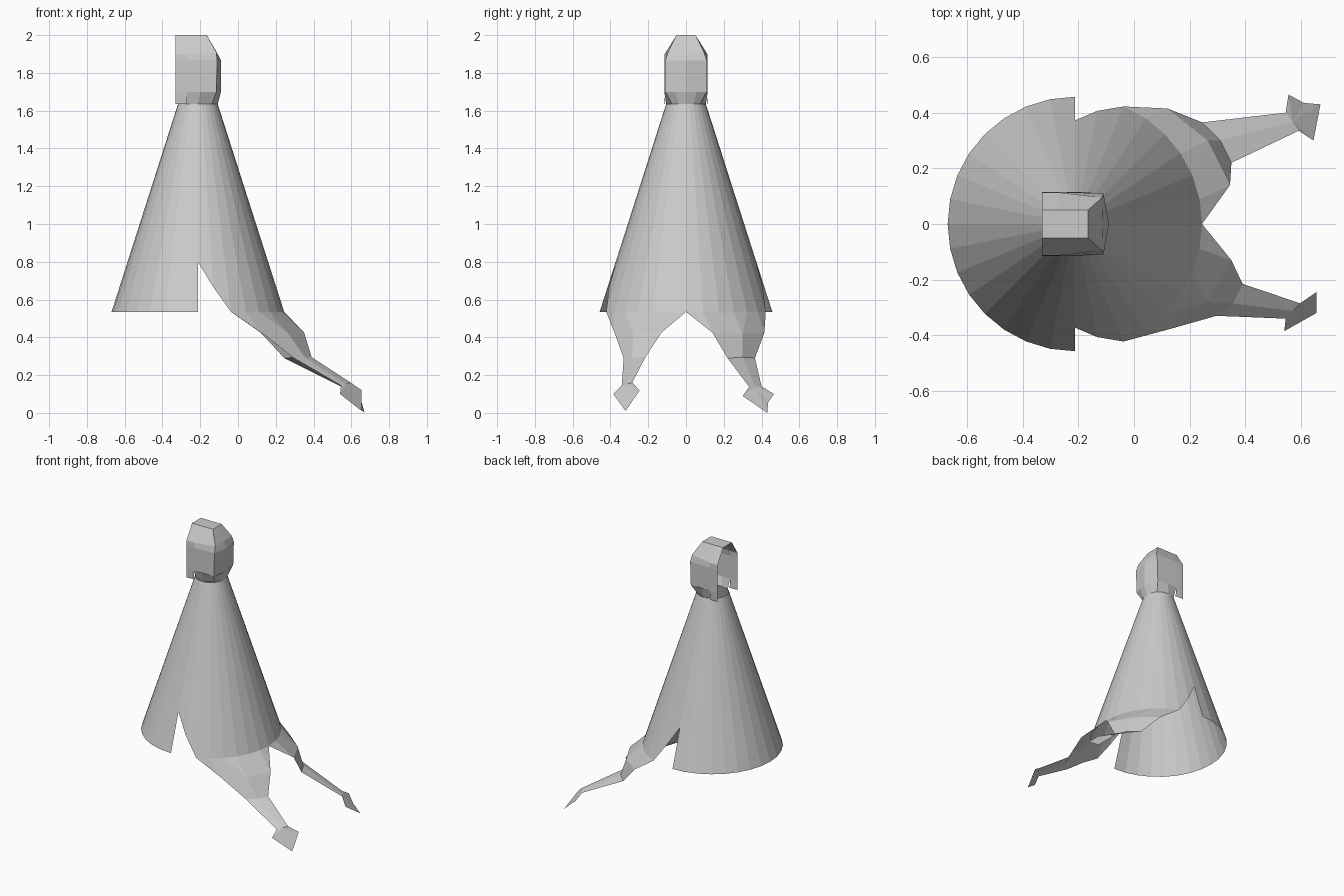
import bpy, bmesh, math

if "Cube" in bpy.data.objects:
    bpy.data.objects.remove(bpy.data.objects["Cube"])

CX, Z_HEM, Z_TOP, R_HEM, R_TOP = -0.2125, 0.535, 1.635, 0.457, 0.105


def make(name, faces):
    """Open sheet from faces given as coordinates; shared points are welded."""
    bm, verts = bmesh.new(), {}
    for f in faces:
        vs = []
        for p in f:
            key = tuple(round(c, 5) for c in p)
            if key not in verts:
                verts[key] = bm.verts.new(key)
            if verts[key] not in vs:
                vs.append(verts[key])
        if len(vs) > 2:
            bm.faces.new(vs)
    bmesh.ops.recalc_face_normals(bm, faces=bm.faces)
    me = bpy.data.meshes.new(name)
    bm.to_mesh(me)
    bm.free()
    ob = bpy.data.objects.new(name, me)
    bpy.context.collection.objects.link(ob)
    return ob


def strip(a, b):
    return [(a[i], a[i + 1], b[i + 1], b[i]) for i in range(len(a) - 1)]


def flip(faces):
    return [[(x, -y, z) for x, y, z in f] for f in faces]


def cone(deg, z):
    r = R_HEM + (R_TOP - R_HEM) * (z - Z_HEM) / (Z_TOP - Z_HEM)
    a = math.radians(deg)
    return (CX + r * math.cos(a), r * math.sin(a), z)


def front_hem(deg):
    return Z_HEM + 0.265 * max(0, abs(deg) - 67.5) / 22.5


# Cloak: full back half, and a front half whose hem rises to a notch at each side
STEP = 11.25
back = [90 + STEP * i for i in range(17)]
front = [-90 + STEP * i for i in range(17)]
make("cloak_back", strip([cone(a, Z_TOP) for a in back], [cone(a, Z_HEM) for a in back]))
make("cloak_front", strip([cone(a, Z_TOP) for a in front],
                          [cone(a, front_hem(a)) for a in front]))


# Legs: sheets hanging from the front hem, narrowing to an ankle and a pointed foot
def leg(name, side, thigh, knee, ankle, toes):
    hem = [cone(side * STEP * i, Z_HEM) for i in range(6, -1, -1)]
    wide = [thigh[k] for k in (0, 0, 1, 1, 1, 2, 2)]
    ankle_row = [ankle[0], tuple((p + q) / 2 for p, q in zip(*ankle)), ankle[1]]
    faces = strip(hem, wide) + strip(thigh, knee) + strip(knee, ankle_row)
    # foot as a fan around the middle of the ankle
    rim = [ankle[0]] + toes + [ankle[1]]
    faces += [(ankle_row[1], rim[i], rim[i + 1]) for i in range(len(rim) - 1)]
    make(name, faces)


leg("left_leg", 1,
    [(.12, .415, .425), (.265, .30, .42), (.345, .14, .425)],
    [(.245, .365, .29), (.31, .30, .295), (.35, .22, .29)],
    [(.545, .40, .14), (.592, .335, .137)],
    [(.555, .465, .10), (.61, .435, .055), (.67, .43, 0), (.645, .30, .09)])
leg("right_leg", -1,
    [(.13, -.377, .42), (.265, -.28, .42), (.35, -.13, .425)],
    [(.296, -.33, .29), (.355, -.285, .293), (.39, -.215, .295)],
    [(.545, -.34, .145), (.597, -.285, .16)],
    [(.54, -.385, .10), (.655, -.32, .01), (.655, -.245, .12)])

# Hood: faceted arch, open at the back, with a folded front
rear = [(-.33, .115, 1.7), (-.33, .115, 1.865), (-.33, .113, 1.9), (-.33, .05, 2), (-.33, 0, 2)]
mid = [(-.27,) + p[1:] for p in rear]
corner = [(-.115, .11, 1.7), (-.11, .11, 1.865), (-.115, .095, 1.91), (-.165, .05, 2), (-.165, 0, 2)]
nose = [(-.09, 0, 1.7), (-.09, 0, 1.865), (-.113, 0, 1.91), (-.165, 0, 2)]
half = strip(rear, mid) + strip(mid, corner) + strip(corner[:4], nose)
# side flap hanging beside the neck
half.append((rear[0], mid[0], (-.27, .11, Z_TOP), (-.33, .113, Z_TOP)))
make("hood", half + flip(half))

# Neck: tapers from the hood's lower edge to the cloak's top ring
upper = [(-.27, .115, 1.7), (-.2, .115, 1.7), corner[0], (-.1, .055, 1.7), nose[0]]
lower = [cone(a, Z_TOP) for a in (123.75, 90, 45, 22.5, 0)]
half = strip(upper, lower)
make("neck", half + flip(half))
